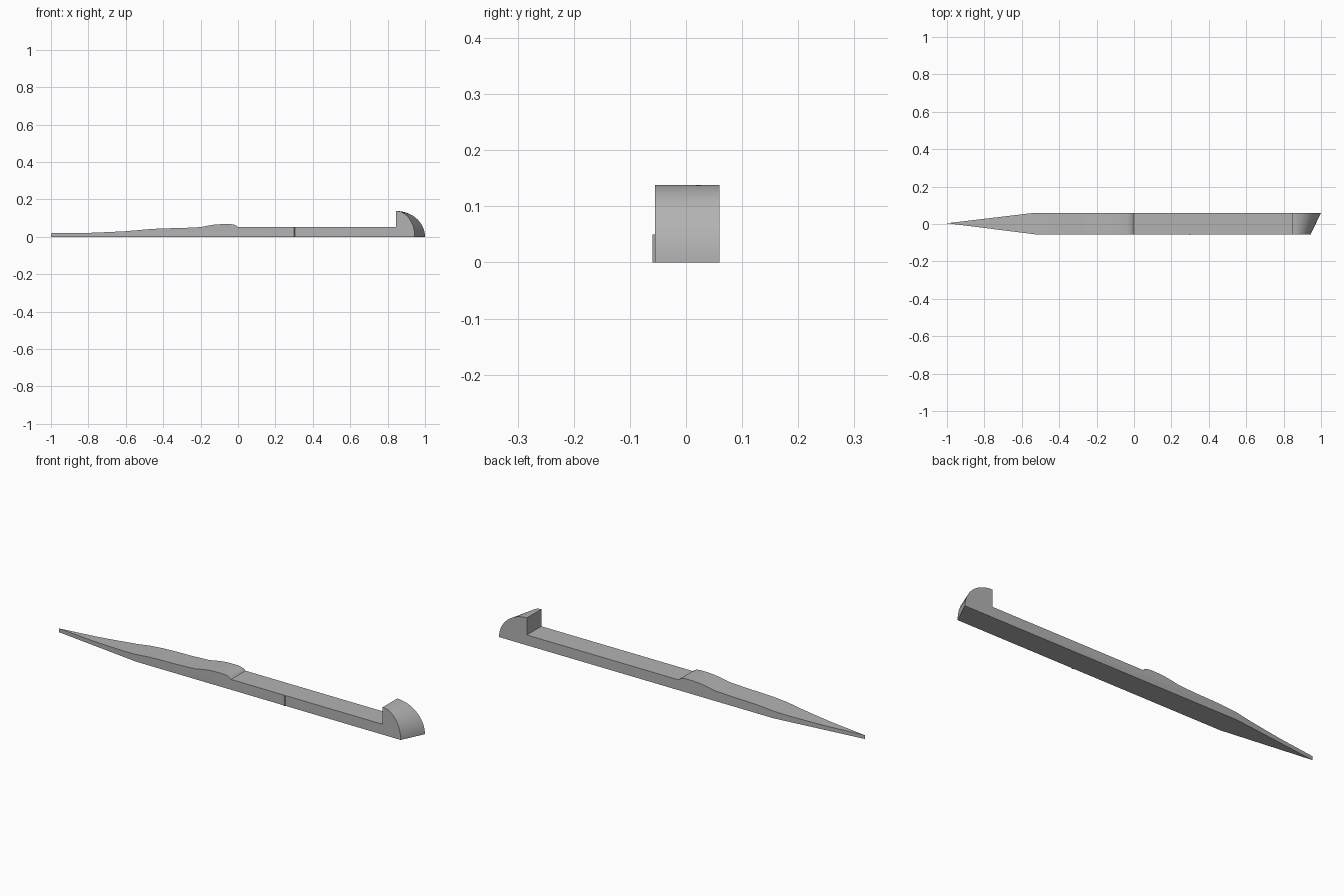
import bpy, bmesh, math
from mathutils import Vector

cube = bpy.data.objects.get("Cube")
if cube:
    bpy.data.objects.remove(cube)

grey = bpy.data.materials.new("plain grey")
grey.use_nodes = True
grey.diffuse_color = (0.45, 0.45, 0.45, 1)
grey.node_tree.nodes["Principled BSDF"].inputs["Base Color"].default_value = grey.diffuse_color

FRONT, BACK = -0.055, 0.06
TIP_Y, TAPER_X = 0.004, -0.53
HOOK_X, HOOK_LEN, HOOK_TOP = 0.845, 0.155, 0.138


def prism(bm, outline, offset):
    """Close an outline into a face and extrude it by offset."""
    face = bm.faces.new([bm.verts.new(p) for p in outline])
    new = bmesh.ops.extrude_face_region(bm, geom=[face])["geom"]
    moved = [v for v in new if isinstance(v, bmesh.types.BMVert)]
    bmesh.ops.translate(bm, verts=moved, vec=Vector(offset))


def finish(bm, name):
    bmesh.ops.remove_doubles(bm, verts=bm.verts[:], dist=0.0002)
    bmesh.ops.recalc_face_normals(bm, faces=bm.faces[:])
    mesh = bpy.data.meshes.new(name)
    bm.to_mesh(mesh)
    bm.free()
    mesh.materials.append(grey)
    obj = bpy.data.objects.new(name, mesh)
    bpy.context.collection.objects.link(obj)
    bpy.ops.object.select_all(action="DESELECT")
    obj.select_set(True)
    bpy.context.view_layer.objects.active = obj
    bpy.ops.object.shade_smooth_by_angle(angle=math.radians(30))
    return obj


# Side profile: pointed tip, gentle rise, thumb bump, flat shaft, rounded hook
top = [(-1, 0.019), (-0.9, 0.02), (-0.8, 0.021), (-0.7, 0.025), (-0.6, 0.03),
       (-0.53, 0.036), (-0.46, 0.042), (-0.4, 0.045), (-0.3, 0.047), (-0.2, 0.052),
       (-0.16, 0.06), (-0.12, 0.066), (-0.08, 0.068), (-0.04, 0.068), (-0.02, 0.065),
       (-0.008, 0.059), (0, 0.052), (HOOK_X, 0.052)]
ARC = 20
for i in range(ARC + 1):
    a = math.pi / 2 * (1 - i / ARC)
    top.append((HOOK_X + HOOK_LEN * math.cos(a), HOOK_TOP * math.sin(a)))

bm = bmesh.new()
outline = [(-1, FRONT, 0)] + [(x, FRONT, z) for x, z in top]
prism(bm, outline, (0, BACK - FRONT, 0))
for x in (TAPER_X, HOOK_X):
    bmesh.ops.bisect_plane(bm, geom=bm.verts[:] + bm.edges[:] + bm.faces[:],
                           plane_co=(x, 0, 0), plane_no=(1, 0, 0))

# Narrow the blade to its tip and slant the hook's rounded end
for v in bm.verts:
    if v.co.x < TAPER_X:
        t = (TAPER_X - v.co.x) / (TAPER_X + 1)
        v.co.y += (TIP_Y - v.co.y) * t
    elif v.co.x > HOOK_X and v.co.y < 0:
        v.co.x = HOOK_X + (v.co.x - HOOK_X) * 0.645
finish(bm, "shaft_and_hook")

# Small upright ridge on the front side
bm = bmesh.new()
prism(bm, [(0.286, FRONT, 0), (0.30, -0.06, 0), (0.304, FRONT, 0)], (0, 0, 0.05))
finish(bm, "side_ridge")
